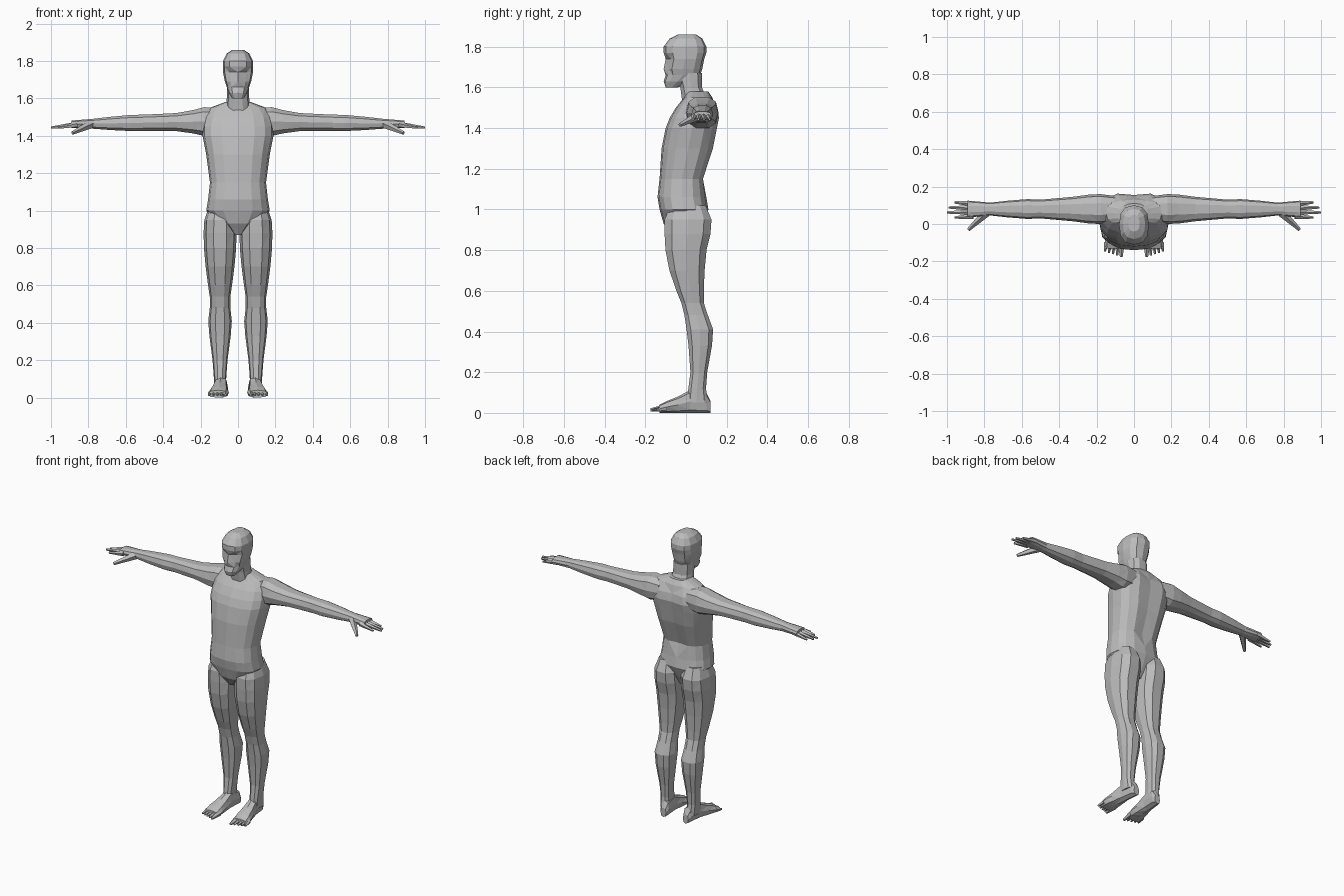
import bpy, bmesh, math
from mathutils import Vector, Matrix

cube = bpy.data.objects.get("Cube")
if cube:
    bpy.data.objects.remove(cube, do_unlink=True)

skin = bpy.data.materials.new("plain_grey")
skin.use_nodes = True
grey = (.5, .5, .5, 1)
skin.diffuse_color = grey
skin.node_tree.nodes["Principled BSDF"].inputs["Base Color"].default_value = grey


def rounded(value, power=.8):
    """Make a circle coordinate slightly boxier."""
    return math.copysign(abs(value) ** power, value)


def loft(bm, axis, rings, sides):
    """Skin rounded rings given as (position, centre a, half a, centre b, half b)."""
    a_axis, b_axis = [i for i in range(3) if i != axis]
    loops = []
    for position, centre_a, half_a, centre_b, half_b in rings:
        loop = []
        for k in range(sides):
            angle = math.tau * k / sides
            point = Vector()
            point[axis] = position
            point[a_axis] = centre_a + half_a * rounded(math.cos(angle))
            point[b_axis] = centre_b + half_b * rounded(math.sin(angle))
            loop.append(bm.verts.new(point))
        loops.append(loop)
    for low, high in zip(loops, loops[1:]):
        for k in range(sides):
            j = (k + 1) % sides
            bm.faces.new((low[k], low[j], high[j], high[k]))
    bm.faces.new(loops[0])
    bm.faces.new(loops[-1])


def upright(bm, rows, sides, centre_x=0):
    """Loft upward from rows of (height, half width, front y, back y)."""
    rings = [(z, centre_x, half_width, (front + back) / 2, (back - front) / 2)
             for z, half_width, front, back in rows]
    loft(bm, 2, rings, sides)


def digit(bm, base, tip, radius):
    """Tapered finger or toe between two points."""
    base, tip = Vector(base), Vector(tip)
    direction = tip - base
    turn = direction.to_track_quat('Z', 'Y').to_matrix().to_4x4()
    place = Matrix.Translation((base + tip) / 2) @ turn
    bmesh.ops.create_cone(bm, cap_ends=True, segments=5, radius1=radius,
                          radius2=radius * .4, depth=direction.length, matrix=place)


def finish(name, bm, mirror=False):
    """Turn the working mesh into a flat-faced object, mirrored for paired parts."""
    bmesh.ops.recalc_face_normals(bm, faces=bm.faces)
    bmesh.ops.triangulate(bm, faces=bm.faces)
    mesh = bpy.data.meshes.new(name)
    bm.to_mesh(mesh)
    bm.free()
    mesh.materials.append(skin)
    body_part = bpy.data.objects.new(name, mesh)
    bpy.context.collection.objects.link(body_part)
    if mirror:
        body_part.modifiers.new("Mirror", 'MIRROR')


# Torso, with a shallow groove along the spine
bm = bmesh.new()
upright(bm, [
    (.87, .03, -.07, .05),
    (.93, .11, -.11, .08),
    (1, .17, -.13, .11),
    (1.06, .16, -.14, .1),
    (1.15, .15, -.13, .09),
    (1.3, .17, -.12, .14),
    (1.4, .19, -.1, .16),
    (1.45, .19, -.08, .17),
    (1.5, .18, -.05, .16),
    (1.55, .15, -.01, .13),
    (1.58, .07, 0, .11)], sides=16)
for v in bm.verts:
    if abs(v.co.x) < .01 and v.co.y > 0 and 1.1 < v.co.z < 1.52:
        v.co.y -= .015
finish("torso", bm)

# Neck
bm = bmesh.new()
upright(bm, [
    (1.52, .07, -.02, .12),
    (1.6, .06, -.03, .08),
    (1.67, .06, -.05, .08)], sides=10)
finish("neck", bm)

# Head, with brow overhang, sunken eye sockets and a nose ridge
bm = bmesh.new()
upright(bm, [
    (1.6, .03, -.1, -.04),
    (1.63, .05, -.11, .03),
    (1.66, .06, -.1, .07),
    (1.69, .07, -.11, .08),
    (1.74, .08, -.1, .09),
    (1.77, .08, -.11, .1),
    (1.8, .08, -.11, .1),
    (1.84, .06, -.08, .08),
    (1.86, .03, -.04, .05)], sides=12)
for v in bm.verts:
    if v.co.y < -.05 and .02 < abs(v.co.x) < .06 and 1.68 < v.co.z < 1.75:
        v.co.y += .015
finish("head", bm)

# Arms and palms, dropping slightly outward: reach, half depth, half height
bm = bmesh.new()
arm_rows = [(.1, .07, .07), (.18, .08, .08), (.24, .077, .065), (.33, .065, .05),
            (.5, .05, .045), (.57, .053, .045), (.68, .044, .037),
            (.77, .034, .028), (.83, .04, .024), (.89, .045, .02)]
loft(bm, 0, [(x, .08, depth, 1.48 - x * .02, height) for x, depth, height in arm_rows],
     sides=10)
finish("arms", bm, mirror=True)

# Fingers fan out from the palm; the thumb points forward and down
bm = bmesh.new()
for offset, tip_x in zip((-1.5, -.5, .5, 1.5), (.96, 1, .99, .96)):
    digit(bm, (.86, .075 + offset * .022, 1.46), (tip_x, .075 + offset * .027, 1.443), .016)
digit(bm, (.79, .06, 1.46), (.885, -.03, 1.415), .024)
finish("fingers", bm, mirror=True)

# Legs, from buttocks to ankles
bm = bmesh.new()
upright(bm, [
    (1.02, .06, -.08, .1),
    (.95, .084, -.11, .13),
    (.88, .088, -.11, .125),
    (.8, .086, -.105, .105),
    (.7, .077, -.085, .095),
    (.6, .064, -.05, .09),
    (.54, .055, -.025, .09),
    (.48, .055, -.01, .11),
    (.41, .063, 0, .136),
    (.33, .057, .01, .13),
    (.2, .04, .02, .106),
    (.12, .034, .01, .1),
    (.05, .03, 0, .11)], sides=10, centre_x=.096)
finish("legs", bm, mirror=True)

# Feet, splaying outward to the toes: y, half width, half height
bm = bmesh.new()
foot_rows = [(.12, .02, .03), (.1, .03, .05), (.02, .034, .056),
             (-.04, .044, .04), (-.09, .053, .03), (-.13, .053, .02)]
loft(bm, 1, [(y, .093 - y * .1, width, height, height) for y, width, height in foot_rows],
     sides=8)
finish("feet", bm, mirror=True)

# Toes, shortening from the big toe outward
bm = bmesh.new()
for i in range(5):
    x = .068 + i * .02
    digit(bm, (x, -.1, .024), (x + i * .002, -.175 + i * .007, .014), .014 if i else .02)
finish("toes", bm, mirror=True)
